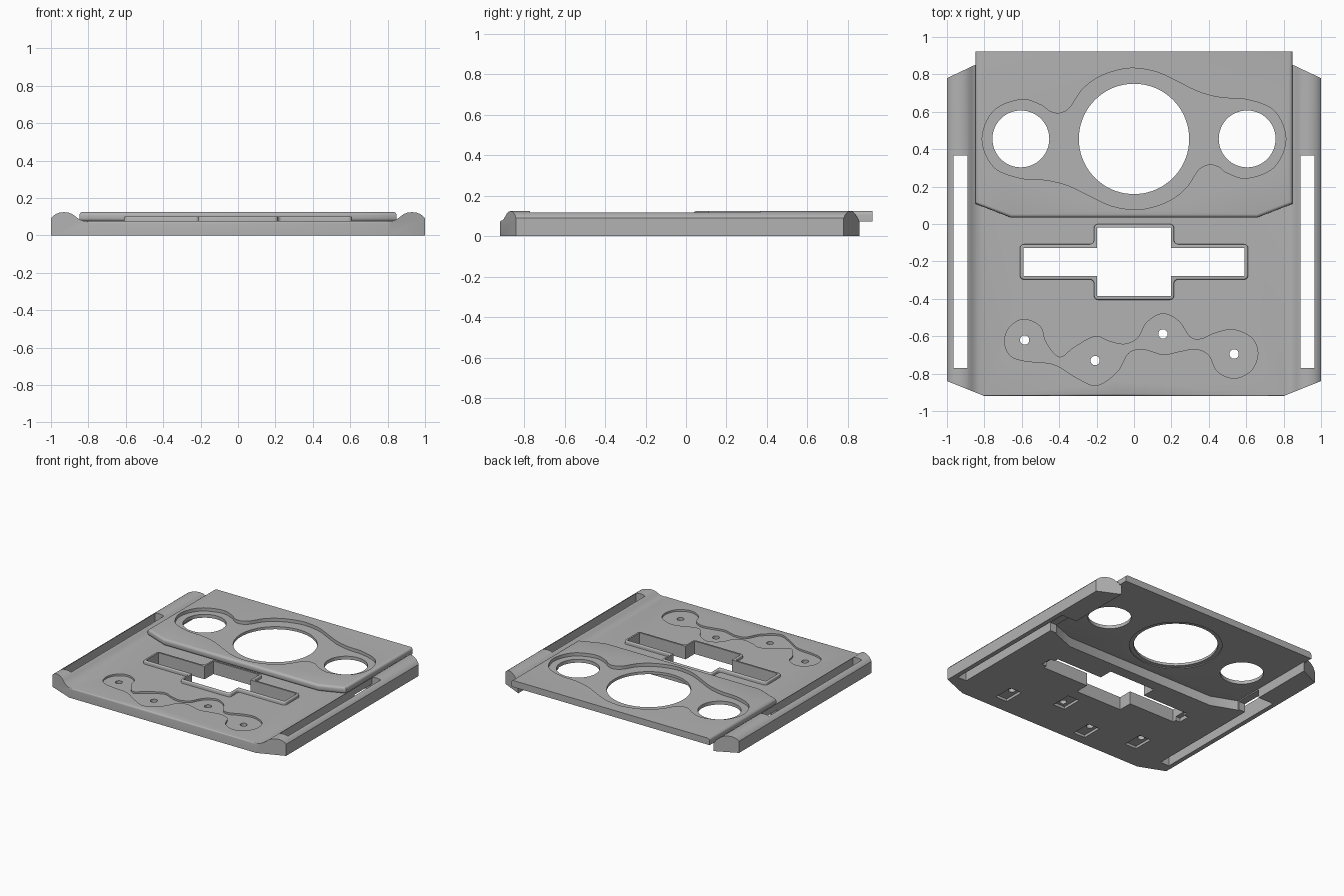
import bpy, bmesh, math
from mathutils import Vector

cube = bpy.data.objects.get("Cube")
if cube:
    bpy.data.objects.remove(cube, do_unlink=True)

grey = bpy.data.materials.new("mid grey")
grey.use_nodes = True
colour = (0.45, 0.45, 0.45, 1)
grey.diffuse_color = colour
grey.node_tree.nodes["Principled BSDF"].inputs["Base Color"].default_value = colour


def prism(name, points, low, high, axis="z"):
    """Extrude an outline along z, or an x-z section along y."""
    place = (lambda p, h: (p[0], p[1], h)) if axis == "z" else (lambda p, h: (p[0], h, p[1]))
    bm = bmesh.new()
    face = bm.faces.new([bm.verts.new(place(p, low)) for p in points])
    top = bmesh.ops.extrude_face_region(bm, geom=[face])["geom"]
    offset = Vector(place((0, 0), high - low))
    bmesh.ops.translate(bm, vec=offset, verts=[v for v in top if isinstance(v, bmesh.types.BMVert)])
    bmesh.ops.recalc_face_normals(bm, faces=bm.faces)
    mesh = bpy.data.meshes.new(name)
    bm.to_mesh(mesh)
    bm.free()
    mesh.materials.append(grey)
    ob = bpy.data.objects.new(name, mesh)
    bpy.context.collection.objects.link(ob)
    return ob


def apply_all(ob):
    bpy.context.view_layer.objects.active = ob
    for mod in list(ob.modifiers):
        bpy.ops.object.modifier_apply(modifier=mod.name)


def cut(ob, points, low, high, mode="DIFFERENCE"):
    cutter = prism("cutter", points, low, high)
    mod = ob.modifiers.new("cut", "BOOLEAN")
    mod.operation, mod.object, mod.solver = mode, cutter, "EXACT"
    apply_all(ob)
    bpy.data.objects.remove(cutter, do_unlink=True)


def box(x0, x1, y0, y1):
    return [(x0, y0), (x1, y0), (x1, y1), (x0, y1)]


def circle(cx, cy, r, n=48):
    return [(cx + r * math.cos(math.tau * i / n), cy + r * math.sin(math.tau * i / n)) for i in range(n)]


def mirrored(half):
    """Complete a right-hand outline with its left-hand copy."""
    return half + [(-x, y) for x, y in reversed(half)]


def spline(points, steps=6):
    """Closed smooth curve through the points."""
    out = []
    n = len(points)
    for i in range(n):
        a, b, c, d = (Vector(points[(i + k) % n]) for k in (-1, 0, 1, 2))
        for s in range(steps):
            t = s / steps
            out.append(tuple(0.5 * (2 * b + (c - a) * t + (2 * a - 5 * b + 4 * c - d) * t * t
                                    + (3 * b - a - 3 * c + d) * t ** 3)))
    return out


def cross(long, short, arm_low, arm_high, low, high):
    return mirrored([(short, low), (short, arm_low), (long, arm_low),
                     (long, arm_high), (short, arm_high), (short, high)])


def bevel(ob, width, segments, test):
    bm = bmesh.new()
    bm.from_mesh(ob.data)
    edges = [e for e in bm.edges if test(*(v.co for v in e.verts))]
    bmesh.ops.bevel(bm, geom=edges, offset=width, segments=segments, profile=0.5, affect="EDGES")
    bm.to_mesh(ob.data)
    bm.free()


# Base plate: section with rounded side rails, trimmed to its footprint
rail = [(1.0, 0), (1.0, 0.09), (0.99, 0.102), (0.975, 0.113), (0.955, 0.121), (0.93, 0.124),
        (0.905, 0.121), (0.885, 0.113), (0.868, 0.1), (0.85, 0.086), (0.83, 0.078), (0.81, 0.076)]
base = prism("base_plate", mirrored(rail), -0.92, 0.9, "y")
cut(base, mirrored([(0.8, -0.92), (1.01, -0.836), (1.01, 0.775), (0.83, 0.86)]), -0.1, 0.3, "INTERSECT")
bevel(base, 0.012, 3, lambda a, b: a.y < -0.919 and b.y < -0.919 and min(a.z, b.z) > 0.07)

# Open bay under the raised panel
cut(base, mirrored([(0.64, 0.065), (0.835, 0.14), (0.835, 1)]), -0.1, 0.3)

# Long rail slots, with a side opening into the bay
for side in (-1, 1):
    slot = [(side * x, y) for x, y in box(0.89, 0.965, -0.77, 0.365)]
    cut(base, slot, -0.1, 0.3)
    cut(base, [(side * x, y) for x, y in box(0.8, 0.93, 0.15, 0.365)], -0.1, 0.065)
    cut(base, [(side * x, y) for x, y in box(0.57, 0.63, -0.25, -0.16)], -0.1, 0.03)

# Cross-shaped opening with a raised rim
opening = cross(0.592, 0.197, -0.278, -0.127, -0.386, -0.02)
cut(base, opening, -0.1, 0.3)
rim = prism("opening_rim", cross(0.61, 0.214, -0.297, -0.108, -0.405, 0.0), 0.04, 0.1)
bevel(rim, 0.022, 4, lambda a, b: abs(a.z - b.z) > 0.01)
bevel(rim, 0.007, 3, lambda a, b: a.z > 0.099 and b.z > 0.099)
cut(rim, opening, -0.1, 0.3)

# Wavy recess with four drilled holes and pockets below
wave = [(-0.585, -0.51), (-0.5, -0.55), (-0.473, -0.63), (-0.4, -0.713), (-0.32, -0.66),
        (-0.21, -0.602), (-0.13, -0.628), (-0.05, -0.643), (0.02, -0.61), (0.07, -0.525),
        (0.155, -0.48), (0.24, -0.52), (0.3, -0.605), (0.36, -0.615), (0.43, -0.585),
        (0.53, -0.565), (0.63, -0.61), (0.662, -0.695), (0.625, -0.785), (0.535, -0.825),
        (0.445, -0.787), (0.4, -0.7), (0.33, -0.668), (0.25, -0.68), (0.155, -0.697),
        (0.05, -0.67), (-0.03, -0.69), (-0.09, -0.79), (-0.2, -0.863), (-0.31, -0.82),
        (-0.43, -0.75), (-0.585, -0.732), (-0.665, -0.7), (-0.692, -0.62), (-0.66, -0.545)]
cut(base, spline(wave), 0.062, 0.3)
for x, y, way in ((-0.585, -0.62, 1), (-0.208, -0.73, 1), (0.155, -0.588, -1), (0.535, -0.695, 1)):
    ends = sorted((y + way * 0.045, y - way * 0.115))
    cut(base, box(x - 0.05, x + 0.05, *ends), -0.1, 0.02)
    cut(base, circle(x, y, 0.025, 24), -0.1, 0.3)

# Raised panel with rounded front and side edges
panel = prism("raised_panel", mirrored([(0.66, 0.035), (0.848, 0.108), (0.848, 0.923)]), 0.074, 0.125)
bevel(panel, 0.018, 4, lambda a, b: abs(a.z - b.z) < 0.01 and min(a.y, b.y) < 0.9 and (a.z > 0.1 or b.y < 0.2 and a.y < 0.2))

# Panel recess, symmetric by half a turn, and three round openings
lobe = [(0, 0.378), (0.12, 0.358), (0.22, 0.313), (0.35, 0.25), (0.47, 0.22), (0.605, 0.21),
        (0.75, 0.15), (0.812, 0), (0.75, -0.15), (0.605, -0.21), (0.5, -0.182), (0.45, -0.147),
        (0.4, -0.137), (0.345, -0.165), (0.28, -0.26), (0.2, -0.324), (0.1, -0.364)]
outline = [(s * x, 0.455 + s * y) for s in (1, -1) for x, y in lobe]
cut(panel, spline(outline), 0.1, 0.3)
cut(panel, circle(0, 0.455, 0.325, 72), -0.1, 0.08)
for x, r in ((-0.605, 0.152), (0, 0.295), (0.605, 0.152)):
    cut(panel, circle(x, 0.455, r, 72), -0.1, 0.3)

for ob in (base, rim, panel):
    bpy.ops.object.select_all(action="DESELECT")
    ob.select_set(True)
    bpy.context.view_layer.objects.active = ob
    bpy.ops.object.shade_smooth_by_angle(angle=math.radians(35))
